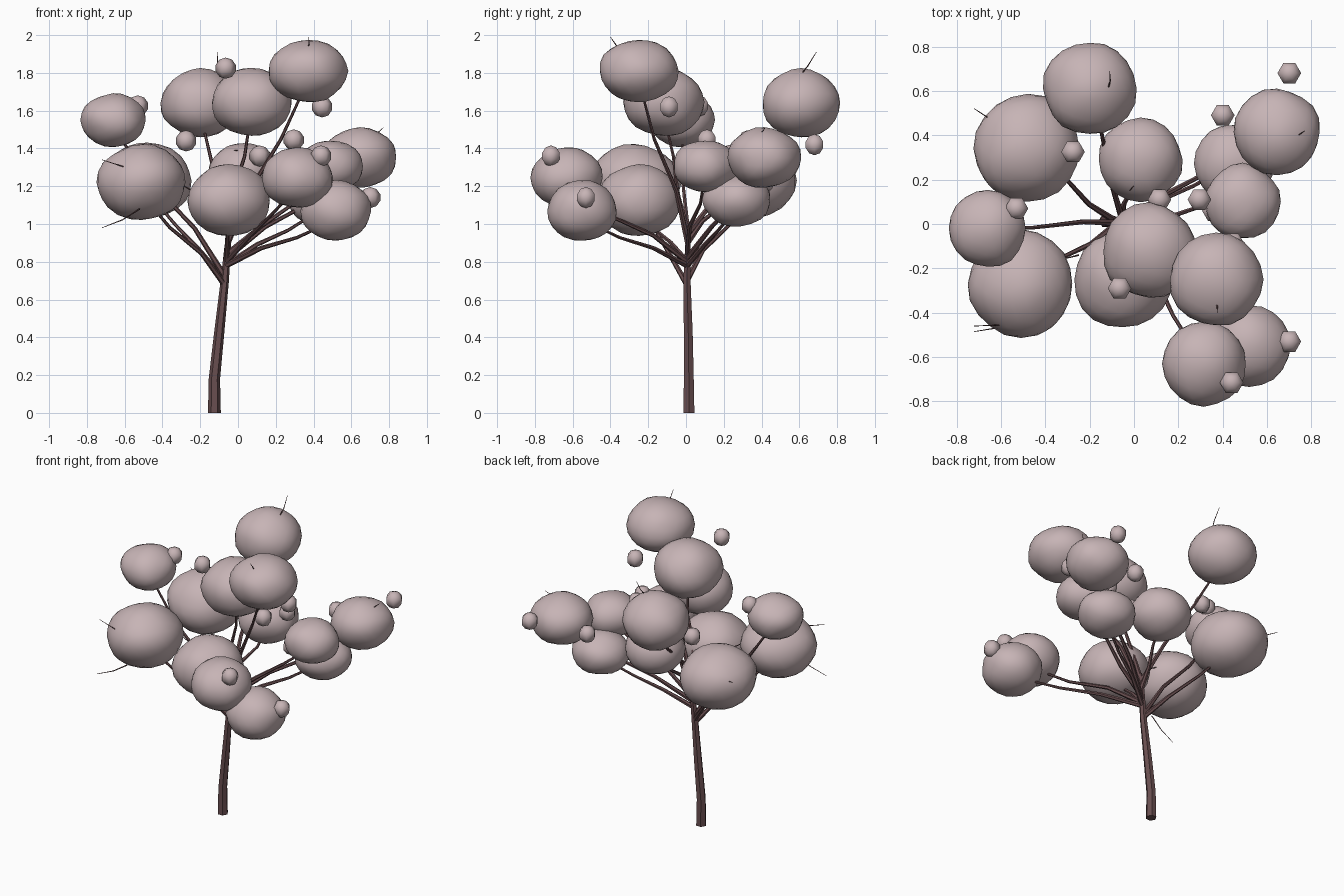
import bpy, bmesh, math, random
from mathutils import Vector, noise

if "Cube" in bpy.data.objects:
    bpy.data.objects.remove(bpy.data.objects["Cube"])

random.seed(4)


def material(name, rgb):
    m = bpy.data.materials.new(name)
    m.diffuse_color = (*rgb, 1)
    m.use_nodes = True
    m.node_tree.nodes["Principled BSDF"].inputs["Base Color"].default_value = m.diffuse_color
    return m


LEAF = material("dusty_pink_foliage", (0.57, 0.455, 0.465))
BARK = material("dark_brown_bark", (0.14, 0.076, 0.08))


def add_mesh(name, bm, mat):
    me = bpy.data.meshes.new(name)
    bm.to_mesh(me)
    bm.free()
    me.materials.append(mat)
    for p in me.polygons:
        p.use_smooth = True
    ob = bpy.data.objects.new(name, me)
    bpy.context.collection.objects.link(ob)
    return ob


def tube(name, points, radii, sides=6):
    """Tapered tube along a path, capped at both ends."""
    bm = bmesh.new()
    pts = [Vector(p) for p in points]
    rings = []
    for i, p in enumerate(pts):
        d = (pts[min(i + 1, len(pts) - 1)] - pts[max(i - 1, 0)]).normalized()
        if i == 0 and p.z == 0:
            d = Vector((0, 0, 1))
        u = d.cross(Vector((0, 1, 0.01))).normalized()
        v = d.cross(u)
        rings.append([bm.verts.new(p + radii[i] * (u * math.cos(a) + v * math.sin(a)))
                      for a in (math.tau * k / sides for k in range(sides))])
    for a, b in zip(rings, rings[1:]):
        for k in range(sides):
            bm.faces.new((a[k], a[(k + 1) % sides], b[(k + 1) % sides], b[k]))
    bm.faces.new(rings[0])
    bm.faces.new(rings[-1])
    bmesh.ops.recalc_face_normals(bm, faces=bm.faces)
    ob = add_mesh(name, bm, BARK)
    bpy.ops.object.select_all(action='DESELECT')
    bpy.context.view_layer.objects.active = ob
    ob.select_set(True)
    bpy.ops.object.shade_smooth_by_angle(angle=math.radians(40))


# Leaf clumps: centre x, y, z, horizontal radius, vertical radius, fork height
CLUMPS = [
    (-0.48, 0.34, 1.23, 0.24, 0.20, 0.70),
    (-0.20, 0.61, 1.64, 0.21, 0.18, 0.95),
    (0.03, 0.29, 1.27, 0.19, 0.16, 0.90),
    (-0.66, -0.02, 1.55, 0.175, 0.14, 0.72),
    (-0.51, -0.27, 1.22, 0.24, 0.20, 0.68),
    (-0.05, -0.25, 1.125, 0.22, 0.19, 0.80),
    (0.07, -0.12, 1.645, 0.215, 0.18, 0.95),
    (0.37, -0.25, 1.81, 0.21, 0.167, 0.90),
    (0.315, -0.63, 1.245, 0.19, 0.16, 0.80),
    (0.52, -0.55, 1.07, 0.185, 0.16, 0.78),
    (0.645, 0.415, 1.35, 0.195, 0.16, 0.82),
    (0.45, 0.27, 1.125, 0.18, 0.14, 0.78),
    (0.49, 0.10, 1.305, 0.17, 0.14, 0.84),
]


def trunk_at(z):
    return Vector((-0.07 + 0.08 * (z - 0.7), 0.005 + 0.02 * (z - 0.7), z))


for i, (x, y, z, r, h, fork) in enumerate(CLUMPS):
    c = Vector((x, y, z))
    bm = bmesh.new()
    bmesh.ops.create_icosphere(bm, subdivisions=3, radius=1)
    for v in bm.verts:
        n = v.co.normalized()
        k = 1 + 0.06 * noise.noise(n * 1.3 + Vector((i * 7.3, 0, 0)))
        v.co = c + Vector((n.x * r, n.y * r, n.z * h)) * k
    add_mesh(f"leaf_clump_{i + 1}", bm, LEAF)

    # Branch from the trunk into the clump
    a = trunk_at(fork)
    b = c - Vector((0, 0, 0.3 * h))
    bend = Vector((random.uniform(-0.02, 0.02), random.uniform(-0.02, 0.02), 0.02))
    tube(f"branch_{i + 1}", [a, a.lerp(b, 0.3) + bend, a.lerp(b, 0.65) - bend * 0.5, b],
         [0.016, 0.012, 0.009, 0.006])

# Trunk, gently leaning
tube("trunk", [(-0.125, 0.015, 0), (-0.125, 0.015, 0.18), (-0.10, 0.012, 0.42),
               (-0.07, 0.005, 0.7), (-0.055, 0.01, 0.88), (-0.045, 0.012, 1.0)],
     [0.034, 0.03, 0.027, 0.022, 0.017, 0.008])

# Small round buds
BUDS = [
    (-0.53, 0.07, 1.625), (-0.275, 0.325, 1.44), (0.40, 0.49, 1.34),
    (0.70, 0.68, 1.42), (0.115, 0.11, 1.36), (0.295, 0.11, 1.445),
    (-0.065, -0.29, 1.825), (0.70, -0.53, 1.14), (0.44, -0.715, 1.36),
    (0.445, -0.09, 1.62), (0.36, 0.06, 1.25),
]
for i, p in enumerate(BUDS):
    bm = bmesh.new()
    bmesh.ops.create_uvsphere(bm, u_segments=6, v_segments=5, radius=0.056)
    for v in bm.verts:
        x, y, z = v.co
        v.co = Vector((-y, x, z)) + Vector(p)
    add_mesh(f"bud_{i + 1}", bm, LEAF)

# Hair-thin twigs poking out of the clumps: start and end
TWIGS = [
    ((-0.60, 0.43, 1.28), (-0.72, 0.52, 1.32)),
    ((-0.52, -0.45, 1.08), (-0.72, -0.485, 0.98)),
    ((0.36, -0.34, 1.92), (0.375, -0.40, 1.99)),
    ((-0.12, 0.60, 1.78), (-0.11, 0.69, 1.91)),
    ((0.68, 0.37, 1.46), (0.77, 0.42, 1.51)),
    ((-0.25, -0.14, 1.18), (-0.34, -0.16, 1.24)),
    ((0.05, 0.25, 1.40), (-0.02, 0.15, 1.39)),
    ((-0.50, -0.45, 1.28), (-0.72, -0.46, 1.34)),
]
for i, (a, b) in enumerate(TWIGS):
    a, b = Vector(a), Vector(b)
    tube(f"twig_{i + 1}", [a, a.lerp(b, 0.5) + Vector((0.008, 0, -0.008)), b],
         [0.004, 0.003, 0.0015], 4)
